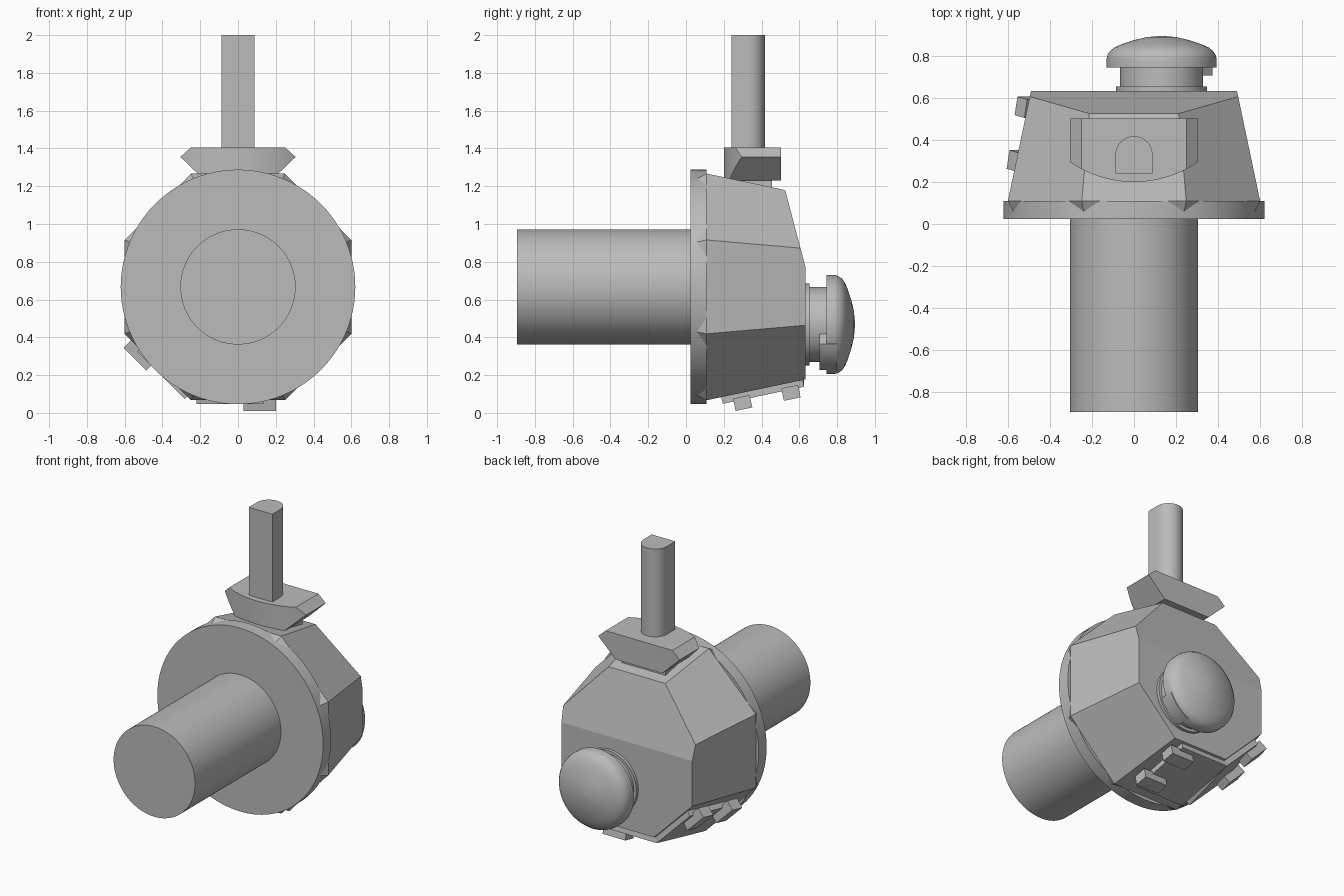
import bpy, bmesh
from math import sin, cos, pi, radians, atan2, sqrt
from mathutils import Vector, Matrix

if "Cube" in bpy.data.objects:
    bpy.data.objects.remove(bpy.data.objects["Cube"], do_unlink=True)

GREY = (0.5, 0.5, 0.5, 1)
grey = bpy.data.materials.new("plain_grey")
grey.use_nodes = True
grey.diffuse_color = GREY
grey.node_tree.nodes["Principled BSDF"].inputs["Base Color"].default_value = GREY

AXIS_Z = 0.667                       # height of the main axis
SLOPE = atan2(0.11, 0.524)           # taper of the housing sides


def finish(bm, name, limit=35):
    """Turn a bmesh into an object; edges sharper than limit stay hard."""
    bmesh.ops.recalc_face_normals(bm, faces=bm.faces)
    for f in bm.faces:
        f.smooth = limit > 0
    for e in bm.edges:
        e.smooth = e.calc_face_angle(pi) < radians(limit)
    mesh = bpy.data.meshes.new(name)
    bm.to_mesh(mesh)
    bm.free()
    mesh.materials.append(grey)
    obj = bpy.data.objects.new(name, mesh)
    bpy.context.collection.objects.link(obj)
    return obj


def lathe(profile, segs, x=0, z=AXIS_Z, phase=0):
    """Rings of (radius, y) joined around an axis along y."""
    bm = bmesh.new()
    rings = []
    for r, y in profile:
        ring = []
        for i in range(segs):
            a = phase + 2 * pi * i / segs
            ring.append(bm.verts.new((x + r * cos(a), y, z + r * sin(a))))
        rings.append(ring)
    for a, b in zip(rings, rings[1:]):
        for i in range(segs):
            j = (i + 1) % segs
            bm.faces.new((a[i], a[j], b[j], b[i]))
    bm.faces.new(rings[0])
    bm.faces.new(rings[-1])
    return bm


def prism(points, low, high, place):
    """Extrude a 2D outline; place maps (u, v, height) to a position."""
    bm = bmesh.new()
    a = [bm.verts.new(place(u, v, low)) for u, v in points]
    b = [bm.verts.new(place(u, v, high)) for u, v in points]
    bm.faces.new(a)
    bm.faces.new(b)
    for i in range(len(a)):
        j = (i + 1) % len(a)
        bm.faces.new((a[i], a[j], b[j], b[i]))
    return bm


def cut(bm, point, normal):
    """Slice off everything in front of a plane and close the hole."""
    geom = bm.verts[:] + bm.edges[:] + bm.faces[:]
    res = bmesh.ops.bisect_plane(bm, geom=geom, plane_co=point,
                                 plane_no=Vector(normal).normalized(), clear_outer=True)
    edges = [g for g in res["geom_cut"] if isinstance(g, bmesh.types.BMEdge)]
    bmesh.ops.edgeloop_fill(bm, edges=edges)


def upright(u, v, h):
    return (u, v, h)


def rect(u0, u1, v0, v1):
    return [(u0, v0), (u1, v0), (u1, v1), (u0, v1)]


# Main round parts
finish(lathe([(0.305, -0.895), (0.305, 0.03)], 96), "main_shaft")
finish(lathe([(0.621, 0.024), (0.621, 0.109)], 96), "front_disc")

# Eight-sided tapered housing with a sloping cut on its upper back
k = 1 / cos(pi / 8)
body = lathe([(0.57 * k, 0.05), (0.6 * k, 0.109), (0.49 * k, 0.633)], 8, phase=pi / 8)
cut(body, (0, 0.525, 1.18), (0, 0.41, 0.108))
finish(body, "housing", 0)

# Round knob on the back
KX, KZ = 0.131, 0.468
finish(lathe([(0.217, 0.62), (0.217, 0.654)], 64, KX, KZ), "knob_flange")
finish(lathe([(0.198, 0.65), (0.198, 0.75)], 64, KX, KZ), "knob_neck")
dome = [(0.262, 0.745), (0.262, 0.785), (0.257, 0.805), (0.243, 0.825),
        (0.222, 0.841), (0.19, 0.855), (0.13, 0.875), (0.07, 0.889), (0.004, 0.895)]
finish(lathe(dome, 64, KX, KZ), "knob_cap")

# Catch under the knob rim, pointing down and sideways
arc = [radians(-45 + 22 * i / 6) for i in range(-6, 7)]
catch = [(KX + 0.263 * cos(a), KZ + 0.263 * sin(a)) for a in arc]
for side in (1, -1):
    s = sqrt(0.5)
    catch.append((KX + s * (0.15 + side * 0.099), KZ + s * (-0.15 + side * 0.099)))
finish(prism(catch, 0.707, 0.8, lambda u, v, h: (u, h, v)), "knob_catch")

# Lever foot: bowed front, chamfered top and undercut ends
W, R = 0.305, 0.535
bow = [W * i / 12 for i in range(-12, 13)]
plan = [(x, 0.2 + R - sqrt(R * R - x * x)) for x in bow] + [(W, 0.503), (-W, 0.503)]
foot = prism(plan, 1.23, 1.405, upright)
for side in (1, -1):
    cut(foot, (side * 0.25, 0, 1.405), (side * 0.05, 0, 0.055))
    cut(foot, (side * 0.175, 0, 1.23), (side * 0.125, 0, -0.13))
finish(foot, "lever_foot")
finish(prism(rect(-0.165, 0.165, 0.25, 0.455), 1.15, 1.24, upright), "lever_neck")

# Lever rod: flat front, round back
rod = [(-0.088, 0.241), (0.088, 0.241)]
rod += [(0.088 * cos(pi * i / 20), 0.33 + 0.088 * sin(pi * i / 20)) for i in range(21)]
finish(prism(rod, 1.4, 2, upright), "lever_rod")


def on_facet(turn, flip):
    """Map (across, along, height) onto a sloping side of the housing."""
    spin = Matrix.Rotation(turn, 3, "Y")

    def place(u, v, h):
        p = Vector((u * flip, 0.109 + v * cos(SLOPE) + h * sin(SLOPE),
                    -0.6 + v * sin(SLOPE) - h * cos(SLOPE)))
        return spin @ p + Vector((0, 0, AXIS_Z))
    return place


# Plates with two blocks each, on the bottom side and the next side round
for label, turn, flip in (("bottom", 0, 1), ("side", pi / 4, -1)):
    place = on_facet(turn, flip)
    finish(prism(rect(-0.22, 0.135, 0.08, 0.52), -0.01, 0.036, place), label + "_plate", 0)
    for n, start in (("front", 0.139), ("back", 0.4)):
        block = prism(rect(0.03, 0.2, start, start + 0.09), 0.02, 0.087, place)
        finish(block, label + "_" + n + "_block", 0)
